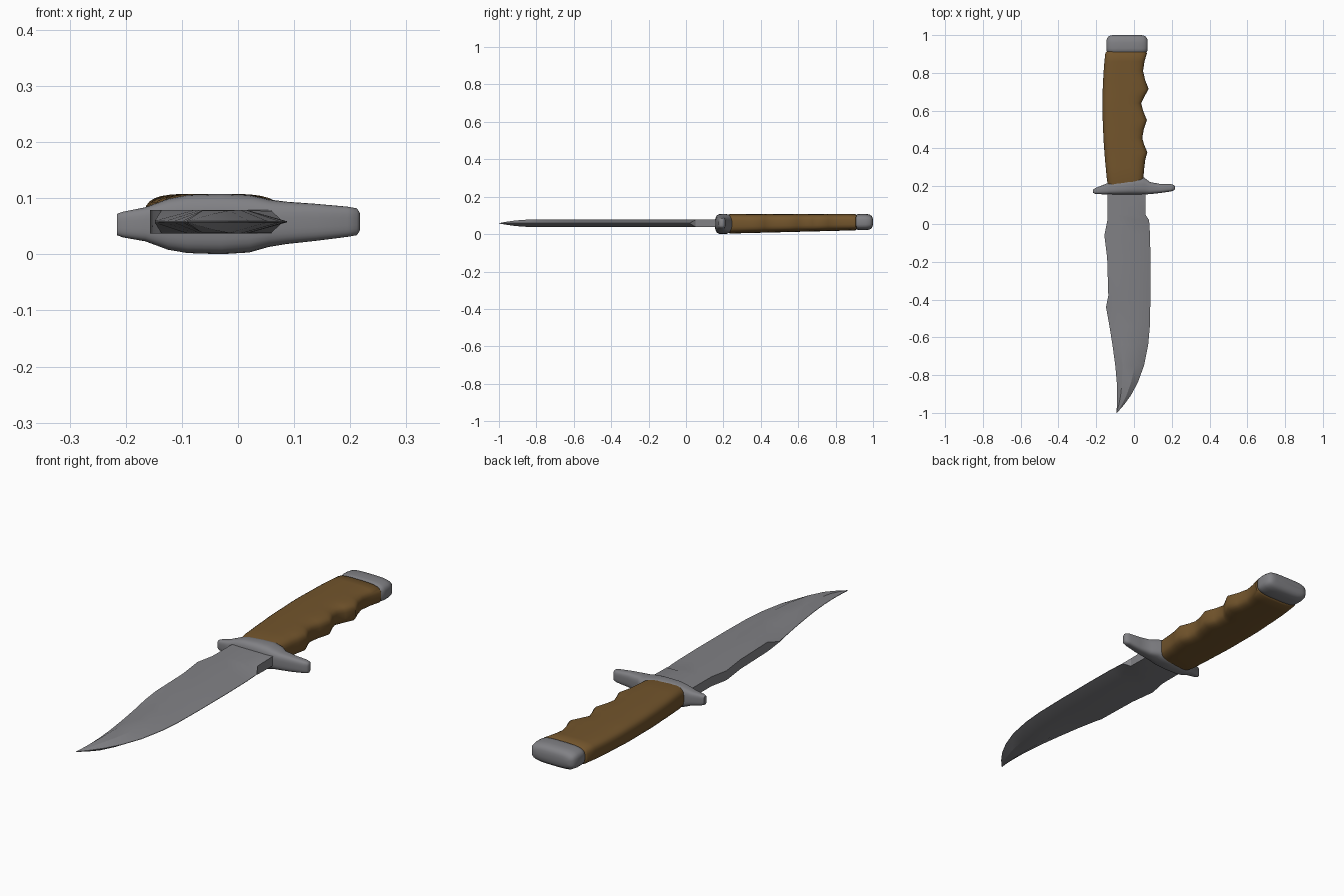
import bpy, bmesh, math

ZC = 0.058  # blade mid-height


def material(name, rgb):
    m = bpy.data.materials.new(name)
    m.diffuse_color = (*rgb, 1)
    return m


STEEL = material("grey steel", (0.22, 0.22, 0.235))
WOOD = material("brown wood", (0.17, 0.09, 0.025))


def loft(name, rings, mat, angle=35):
    """Skin a list of equal-length point rings and cap both ends."""
    bm = bmesh.new()
    vs = [[bm.verts.new(p) for p in r] for r in rings]
    n = len(vs[0])
    for a, b in zip(vs, vs[1:]):
        for i in range(n):
            j = (i + 1) % n
            bm.faces.new((a[i], a[j], b[j], b[i]))
    bm.faces.new(vs[0])
    bm.faces.new(vs[-1])
    bmesh.ops.remove_doubles(bm, verts=bm.verts, dist=1e-5)
    bmesh.ops.recalc_face_normals(bm, faces=bm.faces)
    me = bpy.data.meshes.new(name)
    bm.to_mesh(me)
    bm.free()
    ob = bpy.data.objects.new(name, me)
    bpy.context.collection.objects.link(ob)
    me.materials.append(mat)
    bpy.ops.object.select_all(action='DESELECT')
    ob.select_set(True)
    bpy.context.view_layer.objects.active = ob
    bpy.ops.object.shade_smooth_by_angle(angle=math.radians(angle))
    return ob


def rounded(a0, a1, b0, b1, power, n=28):
    """Superellipse outline filling the given rectangle."""
    pts = []
    for i in range(n):
        t = 2 * math.pi * (i + 0.5) / n
        c, s = math.cos(t), math.sin(t)
        u = math.copysign(abs(c) ** (2 / power), c)
        v = math.copysign(abs(s) ** (2 / power), s)
        pts.append(((a0 + a1 + u * (a1 - a0)) / 2, (b0 + b1 + v * (b1 - b0)) / 2))
    return pts


# Blade: y, spine x, spine half-thickness, edge x, edge half-thickness, half-thickness
blade = [
    (0.18, -0.14, .021, 0.060, .021, .021),
    (0.05, -0.14, .021, 0.060, .019, .021),
    (0.02, -0.141, .021, 0.080, .001, .021),
    (-0.06, -0.157, .021, 0.085, .001, .021),
    (-0.18, -0.142, .021, 0.087, .001, .021),
    (-0.38, -0.136, .021, 0.087, .001, .021),
    (-0.44, -0.148, .002, 0.086, .001, .021),
    (-0.54, -0.130, .001, 0.084, .001, .021),
    (-0.64, -0.114, .001, 0.075, .001, .021),
    (-0.75, -0.099, .001, 0.053, .001, .021),
    (-0.84, -0.091, .001, 0.020, .001, .020),
    (-0.91, -0.089, .001, -0.018, .001, .015),
    (-0.96, -0.090, .001, -0.055, .001, .008),
    (-1.00, -0.094, .001, -0.090, .001, .001),
]
rings = []
for y, xl, tl, xr, tr, t in blade:
    w = xr - xl
    xa, xb = xl + 0.25 * w, xl + 0.68 * w
    half = [(xl, tl), (xa, t), (xb, t), (xr, tr)]
    rings.append([(x, y, ZC + h) for x, h in half] +
                 [(x, y, ZC - h) for x, h in reversed(half)])
loft("blade", rings, STEEL, 25)

# Guard: x, y front, y back, z bottom, z top
guard = [
    (-0.216, .165, .182, .034, .072), (-0.205, .159, .190, .030, .076),
    (-0.165, .157, .206, .023, .084), (-0.125, .156, .222, .008, .099),
    (-0.09, .155, .230, .002, .106), (-0.03, .155, .240, .000, .108),
    (0.02, .155, .248, .003, .106), (0.055, .156, .245, .013, .098),
    (0.085, .158, .222, .018, .094), (0.14, .164, .212, .024, .090),
    (0.195, .172, .212, .031, .085), (0.212, .178, .206, .034, .082),
    (0.217, .184, .200, .042, .074),
]
loft("guard", [[(x, a, b) for a, b in rounded(y0, y1, z0, z1, 3.2)]
               for x, y0, y1, z0, z1 in guard], STEEL, 50)

# Handle: y, back x, finger-groove x, extra z inset at the ends
handle = [
    (0.20, -0.138, 0.046, .006), (0.245, -0.145, 0.050, 0), (0.30, -0.150, 0.055, 0),
    (0.34, -0.154, 0.060, 0), (0.38, -0.157, 0.071, 0), (0.42, -0.160, 0.054, 0),
    (0.455, -0.162, 0.044, 0), (0.50, -0.164, 0.052, 0), (0.55, -0.166, 0.069, 0),
    (0.595, -0.167, 0.050, 0), (0.64, -0.167, 0.038, 0), (0.675, -0.167, 0.056, 0),
    (0.715, -0.166, 0.078, 0), (0.76, -0.164, 0.060, 0), (0.81, -0.161, 0.048, 0),
    (0.86, -0.157, 0.056, 0), (0.905, -0.152, 0.069, 0), (0.912, -0.146, 0.064, .006),
]
rings = []
for y, x0, x1, inset in handle:
    zb = 0.003 + 0.017 * (y - 0.24) / 0.67 + inset
    rings.append([(x, y, z) for x, z in rounded(x0, x1, zb, 0.108 - inset, 3.6)])
loft("handle", rings, WOOD, 50)

# Pommel: y, inset from its full outline
pommel = [(0.905, .010), (0.916, .002), (0.93, 0), (0.96, 0), (0.982, .003),
          (0.993, .011), (0.998, .022), (1.00, .036)]
loft("pommel", [[(x, y, z) for x, z in rounded(-0.147 + i, 0.073 - i, 0.021 + i, 0.108 - i, 3.6)]
                for y, i in pommel], STEEL, 50)
